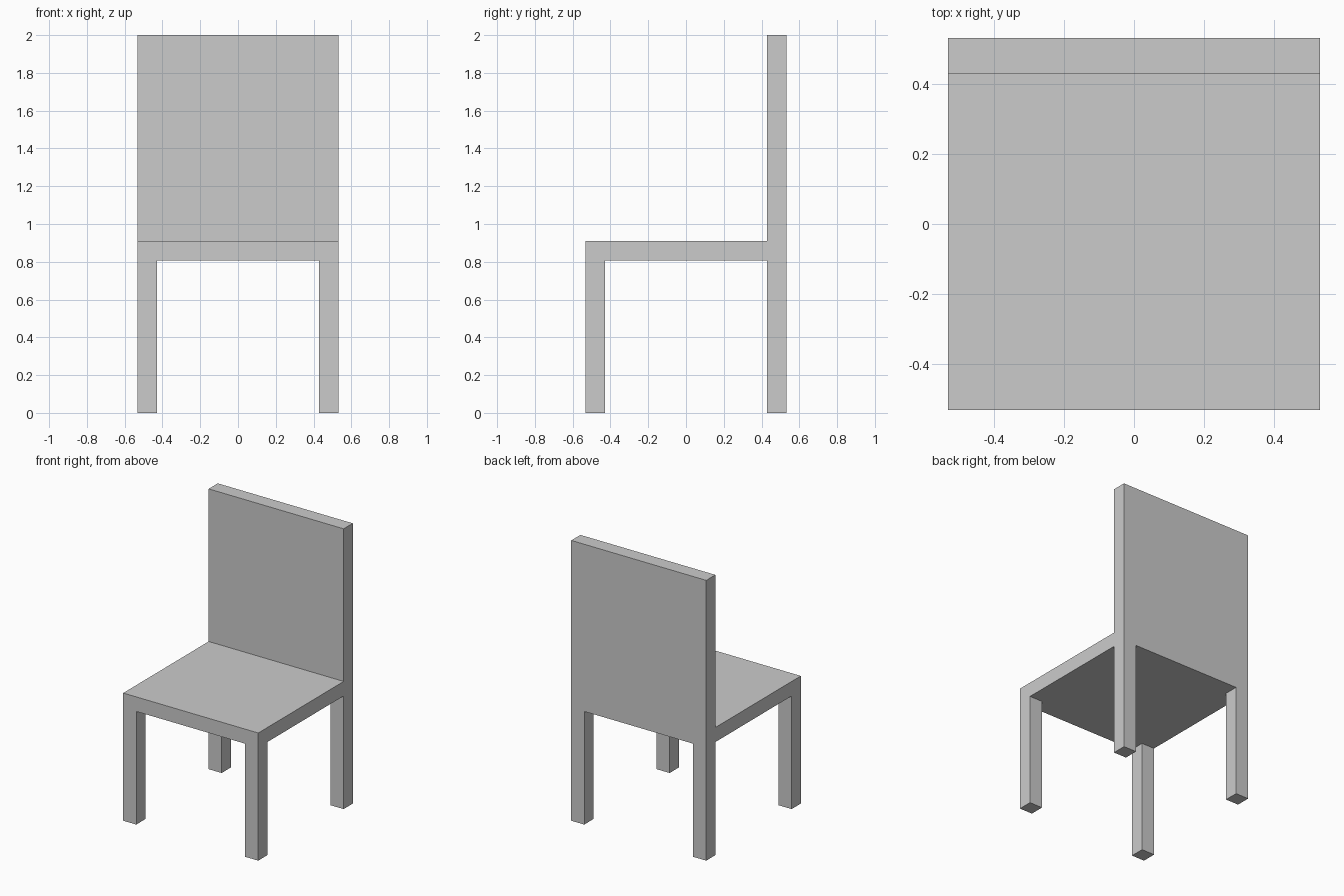
import bpy, bmesh
from mathutils import Matrix, Vector

if "Cube" in bpy.data.objects:
    bpy.data.objects.remove(bpy.data.objects["Cube"])

HALF = 0.533       # half width and depth of the seat
INNER = 0.43       # inner side of legs and back
SEAT_LOW, SEAT_TOP, TOP = 0.807, 0.911, 2.0

bm = bmesh.new()


def extrude_to(faces, z):
    """Extrude a face region vertically to height z."""
    new = bmesh.ops.extrude_face_region(bm, geom=faces)["geom"]
    for v in new:
        if isinstance(v, bmesh.types.BMVert):
            v.co.z = z
    leftover = [f for f in faces if f.is_valid]
    if leftover:
        bmesh.ops.delete(bm, geom=leftover, context='FACES')


def find(test):
    bm.normal_update()
    return [f for f in bm.faces if test(f.calc_center_median(), f.normal)]


# Seat slab, cut along the inner lines of the legs and back
size = Vector((2 * HALF, 2 * HALF, SEAT_TOP - SEAT_LOW))
bmesh.ops.create_cube(bm, size=1, matrix=Matrix.Translation(
    (0, 0, (SEAT_LOW + SEAT_TOP) / 2)) @ Matrix.Diagonal((*size, 1)))
for axis in ((1, 0, 0), (0, 1, 0)):
    for side in (-1, 1):
        bmesh.ops.bisect_plane(bm, geom=bm.verts[:] + bm.edges[:] + bm.faces[:],
                               plane_co=Vector(axis) * side * INNER, plane_no=axis)

# Four legs down from the corners
for sx in (-1, 1):
    for sy in (-1, 1):
        extrude_to(find(lambda c, n: n.z < -0.9 and c.x * sx > INNER
                        and c.y * sy > INNER), 0)

# Backrest up from the rear strip
extrude_to(find(lambda c, n: n.z > 0.9 and c.y > INNER), TOP)

# Merge coplanar faces
bmesh.ops.dissolve_limit(bm, angle_limit=0.01, verts=bm.verts[:], edges=bm.edges[:])
bmesh.ops.recalc_face_normals(bm, faces=bm.faces[:])

mesh = bpy.data.meshes.new("chair")
bm.to_mesh(mesh)
bm.free()
bpy.context.collection.objects.link(bpy.data.objects.new("chair", mesh))
